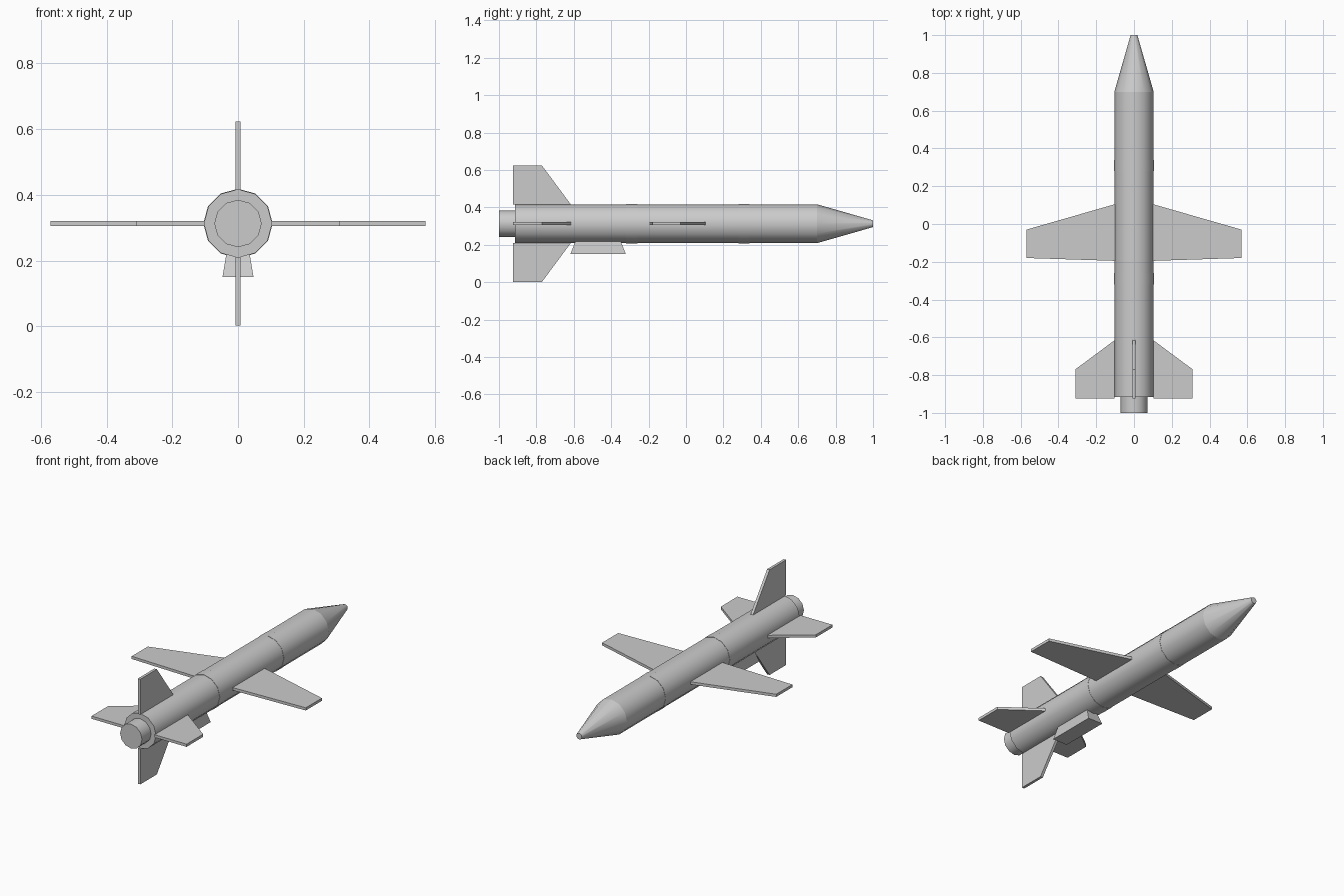
import bpy, bmesh, math
from mathutils import Matrix, Vector

if "Cube" in bpy.data.objects:
    bpy.data.objects.remove(bpy.data.objects["Cube"], do_unlink=True)

AXIS_Z = 0.313
R = 0.104
T = 0.008  # half thickness of wings and fins

grey = bpy.data.materials.new("light_grey")
grey.use_nodes = True
grey.diffuse_color = (0.6, 0.6, 0.6, 1)
grey.node_tree.nodes["Principled BSDF"].inputs["Base Color"].default_value = (0.6, 0.6, 0.6, 1)


def finish(bm, name, smooth=False):
    bmesh.ops.recalc_face_normals(bm, faces=bm.faces)
    mesh = bpy.data.meshes.new(name)
    bm.to_mesh(mesh)
    bm.free()
    mesh.materials.append(grey)
    obj = bpy.data.objects.new(name, mesh)
    bpy.context.collection.objects.link(obj)
    if smooth:
        bpy.ops.object.select_all(action="DESELECT")
        obj.select_set(True)
        bpy.context.view_layer.objects.active = obj
        bpy.ops.object.shade_smooth_by_angle(angle=math.radians(35))
    return obj


def tube(name, y0, y1, r0, r1):
    """Twelve-sided cone or cylinder lying along y."""
    bm = bmesh.new()
    place = Matrix.Translation((0, (y0 + y1) / 2, AXIS_Z)) @ Matrix.Rotation(-math.pi / 2, 4, "X")
    bmesh.ops.create_cone(bm, cap_ends=True, segments=12, radius1=r0, radius2=r1,
                          depth=y1 - y0, matrix=place)
    return finish(bm, name, smooth=True)


def plate(name, outline, angle):
    """Flat panel from (radius, y) points, turned about the body axis."""
    bm = bmesh.new()
    face = bm.faces.new([bm.verts.new((r, y, -T)) for r, y in outline])
    top = bmesh.ops.extrude_face_region(bm, geom=[face])["geom"]
    moved = [v for v in top if isinstance(v, bmesh.types.BMVert)]
    bmesh.ops.translate(bm, verts=moved, vec=(0, 0, 2 * T))
    turn = Matrix.Rotation(math.radians(angle), 4, "Y")
    bmesh.ops.transform(bm, verts=bm.verts, matrix=Matrix.Translation((0, 0, AXIS_Z)) @ turn)
    return finish(bm, name)


# Body, nose, nozzle and bands
tube("body", -0.915, 0.70, R, R)
tube("nose_cone", 0.70, 1.0, R, 0.018)
tube("nozzle", -1.0, -0.90, 0.072, 0.072)
tube("rear_band", -0.32, -0.26, R + 0.0015, R + 0.0015)
tube("front_band", 0.28, 0.34, R + 0.0015, R + 0.0015)

# Main wings and tail fins
wing = [(0.10, 0.105), (0.57, -0.03), (0.57, -0.18), (0.10, -0.195)]
fin = [(0.102, -0.615), (0.311, -0.77), (0.311, -0.925), (0.102, -0.925)]
for side, angle in (("left", 0), ("right", 180)):
    plate(side + "_wing", wing, angle)
for side, angle in (("left", 0), ("bottom", 90), ("right", 180), ("top", 270)):
    plate(side + "_tail_fin", fin, angle)

# Flared air intake under the body
bm = bmesh.new()
bmesh.ops.create_cube(bm, size=1)
for v in bm.verts:
    low = v.co.z < 0
    half_width, half_length = (0.047, 0.148) if low else (0.034, 0.117)
    v.co = Vector((math.copysign(half_width, v.co.x),
                   -0.47 + math.copysign(half_length, v.co.y),
                   0.151 if low else 0.23))
finish(bm, "air_intake")
